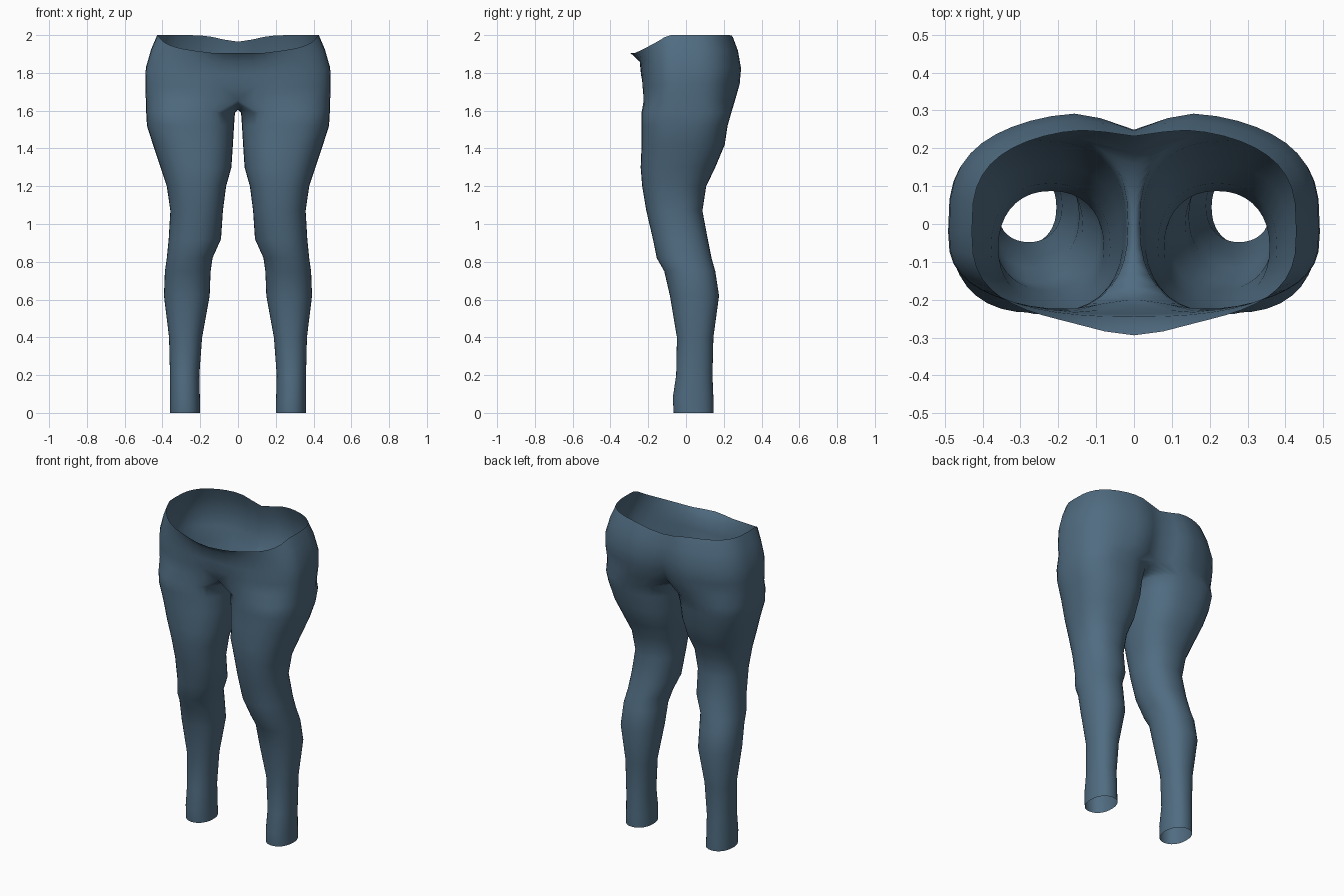
import bpy, bmesh, math

if "Cube" in bpy.data.objects:
    bpy.data.objects.remove(bpy.data.objects["Cube"], do_unlink=True)

SIDES = 36    # points around one leg
SEAM = 6      # points either side of the inner leg that meet at the crotch
CROTCH = 1.655

cloth = bpy.data.materials.new("denim_blue")
cloth.use_nodes = True
cloth.diffuse_color = (0.08, 0.15, 0.22, 1)
cloth.node_tree.nodes["Principled BSDF"].inputs["Base Color"].default_value = (0.08, 0.15, 0.22, 1)


def power(v, e):
    return math.copysign(abs(v) ** e, v)


def bump(x, width):
    return math.exp(-(x / width) ** 2)


def leg_ring(z, inner, outer, front, back):
    """Rounded cross-section of a leg, squarer at the thigh, from the inner side by the front."""
    pts = []
    e = 0.92 - 0.22 * max(0, z - 1.0)
    for i in range(SIDES):
        t = 2 * math.pi * i / SIDES
        x = (inner + outer) / 2 - (outer - inner) / 2 * power(math.cos(t), e)
        y = (front + back) / 2 - (back - front) / 2 * power(math.sin(t), e)
        pts.append((x, y, z))
    return pts


def hip_arc(rise, width, front, back, dent, cleft):
    """Half cross-section of the hips from front centre round the side to back centre."""
    pts = []
    count = SIDES - 2 * SEAM
    for i in range(count + 1):
        u = math.pi * (i / count - 0.5)
        x = width * max(math.cos(u), 0) ** 0.84
        s = math.sin(u)
        if s < 0:
            y = -0.02 + (front + 0.02) * abs(s) ** 0.7 + dent * bump(x, 0.13)
        else:
            y = -0.02 + (back + 0.02) * s ** 0.64 - cleft * bump(x, 0.09)
        # waist dips at the front and slightly at the back
        top = 2.0 - 0.095 * min(1, max(0, (-0.1 - y) / 0.17)) ** 0.85
        if s > 0:
            top -= 0.035 * bump(x, 0.12)
        pts.append((0 if i in (0, count) else x, y, CROTCH + rise * (top - CROTCH)))
    return pts


# height, inner x, outer x, front y, back y
LEG = [
    (0.0, 0.20, 0.36, -0.065, 0.145),
    (0.08, 0.202, 0.36, -0.07, 0.145),
    (0.2, 0.205, 0.36, -0.052, 0.14),
    (0.4, 0.19, 0.365, -0.048, 0.145),
    (0.62, 0.15, 0.392, -0.085, 0.175),
    (0.75, 0.145, 0.387, -0.115, 0.155),
    (0.82, 0.135, 0.377, -0.155, 0.135),
    (0.92, 0.09, 0.367, -0.175, 0.115),
    (1.07, 0.08, 0.358, -0.21, 0.087),
    (1.2, 0.063, 0.377, -0.232, 0.107),
    (1.3, 0.035, 0.41, -0.24, 0.155),
    (1.42, 0.027, 0.45, -0.235, 0.205),
    (1.52, 0.021, 0.482, -0.235, 0.22),
    (1.59, 0.016, 0.486, -0.235, 0.24),
]
# rise from crotch to waist, half width, front y, back y, front dent, back cleft
HIPS = [
    (0.0, 0.488, -0.238, 0.27, 0.04, 0.08),
    (0.25, 0.491, -0.238, 0.294, 0.015, 0.065),
    (0.5, 0.488, -0.238, 0.301, 0.0, 0.052),
    (0.78, 0.46, -0.245, 0.284, 0.0, 0.038),
    (1.0, 0.428, -0.264, 0.256, -0.03, 0.024),
]

bm = bmesh.new()


def add(points):
    return [bm.verts.new(p) for p in points]


def skin(a, b, closed):
    n = len(a)
    for i in range(n if closed else n - 1):
        j = (i + 1) % n
        bm.faces.new((a[i], a[j], b[j], b[i]))


# leg tube
rings = [add(leg_ring(*row)) for row in LEG]
for low, high in zip(rings, rings[1:]):
    skin(low, high, True)

# hips
arcs = [add(hip_arc(*row)) for row in HIPS]
for low, high in zip(arcs, arcs[1:]):
    skin(low, high, False)

# crotch seam running under the body from back centre to front centre
start, end = arcs[0][-1].co, arcs[0][0].co
seam = []
for k in range(1, 2 * SEAM):
    f = k / (2 * SEAM)
    p = start.lerp(end, f)
    seam.append((0, p.y, p.z - 0.05 * math.sin(math.pi * f) ** 0.7))
seam = add(seam)
loop = arcs[0] + seam
crotch = loop[-SEAM:] + loop[:-SEAM]
skin(rings[-1], crotch, True)

bmesh.ops.recalc_face_normals(bm, faces=bm.faces)
if sum(f.normal.x * (f.calc_center_median().x - 0.25) for f in bm.faces) < 0:
    bmesh.ops.reverse_faces(bm, faces=bm.faces)

mesh = bpy.data.meshes.new("leggings")
bm.to_mesh(mesh)
bm.free()
mesh.materials.append(cloth)
leggings = bpy.data.objects.new("leggings", mesh)
bpy.context.collection.objects.link(leggings)

# other leg
mirror = leggings.modifiers.new("mirror", "MIRROR")
mirror.use_clip = True
mirror.merge_threshold = 0.002

for poly in mesh.polygons:
    poly.use_smooth = True
